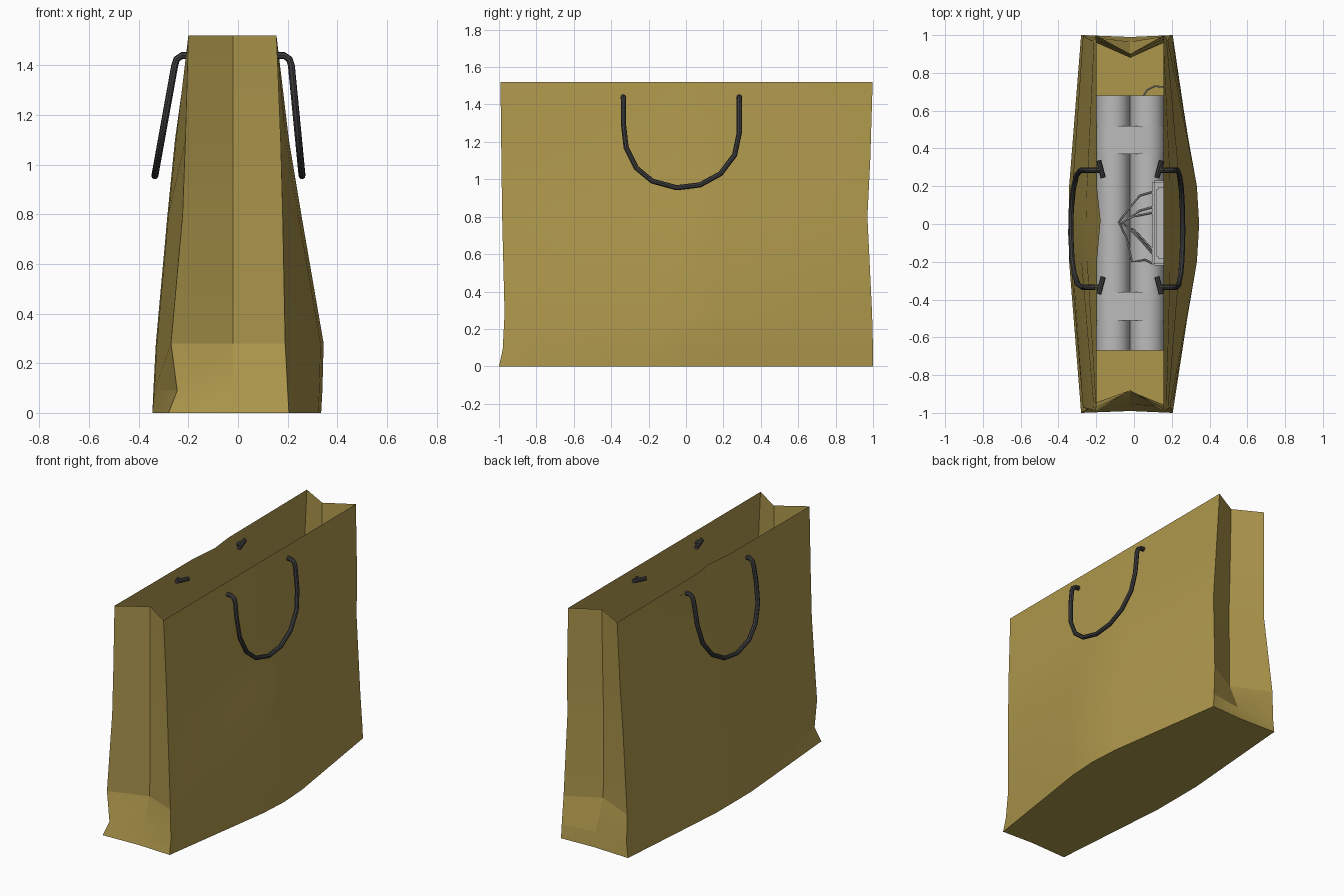
import bpy, bmesh, math
from mathutils import Vector

if "Cube" in bpy.data.objects:
    bpy.data.objects.remove(bpy.data.objects["Cube"])


def material(name, rgb):
    m = bpy.data.materials.new(name)
    m.diffuse_color = (*rgb, 1)
    m.use_nodes = True
    m.node_tree.nodes["Principled BSDF"].inputs["Base Color"].default_value = m.diffuse_color
    return m


PAPER = material("kraft_paper", (0.42, 0.31, 0.072))
CORD = material("dark_cord", (0.05, 0.05, 0.053))
GREY = material("plain_grey", (0.5, 0.5, 0.5))


def add_object(name, bm, mat, smooth=None):
    bmesh.ops.remove_doubles(bm, verts=bm.verts, dist=1e-5)
    bmesh.ops.recalc_face_normals(bm, faces=bm.faces)
    me = bpy.data.meshes.new(name)
    bm.to_mesh(me)
    bm.free()
    me.materials.append(mat)
    ob = bpy.data.objects.new(name, me)
    bpy.context.collection.objects.link(ob)
    if smooth:
        bpy.ops.object.select_all(action='DESELECT')
        ob.select_set(True)
        bpy.context.view_layer.objects.active = ob
        bpy.ops.object.shade_smooth_by_angle(angle=math.radians(smooth))
    return ob


def loft(bm, rings, cap_start=True, cap_end=True):
    rows = [[bm.verts.new(p) for p in r] for r in rings]
    n = len(rows[0])
    for a, b in zip(rows, rows[1:]):
        for i in range(n):
            j = (i + 1) % n
            bm.faces.new((a[i], a[j], b[j], b[i]))
    if cap_start:
        bm.faces.new(rows[0])
    if cap_end:
        bm.faces.new(rows[-1])


def sweep(bm, pts, r, sides=8):
    # tube along a path, with a parallel-transported frame
    pts = [Vector(p) for p in pts]
    rings, u = [], None
    for i, p in enumerate(pts):
        d = (pts[min(i + 1, len(pts) - 1)] - pts[max(i - 1, 0)]).normalized()
        u = (d.orthogonal() if u is None else u - d * u.dot(d)).normalized()
        v = d.cross(u)
        rings.append([p + r * (u * math.cos(a) + v * math.sin(a))
                      for a in (2 * math.pi * k / sides for k in range(sides))])
    loft(bm, rings)


# Paper bag: open loft with folded-in ends and bulging sides
# z, left corner x, right corner x, left bulge x, right bulge x,
# front corner y, front fold y, back corner y, back fold y
LEVELS = [
    (0.00, -0.28, 0.205, -0.345, 0.335, -1.00, -0.99, 1.00, 0.99),
    (0.09, -0.245, 0.200, -0.337, 0.340, -0.98, -0.955, 1.00, 0.965),
    (0.28, -0.27, 0.190, -0.327, 0.345, -0.970, -0.885, 0.995, 0.885),
    (0.80, -0.223, 0.180, -0.280, 0.255, -0.983, -0.88, 0.970, 0.88),
    (1.10, -0.212, 0.172, -0.250, 0.205, -0.987, -0.88, 0.985, 0.89),
    (1.52, -0.20, 0.155, -0.195, 0.155, -0.992, -0.88, 0.998, 0.90)]
rings = []
for z, xl, xr, bl, br, fc, ff, bc, bf in LEVELS:
    dent = 0.018 if z > 1.5 else -0.004 * (z > 0)
    back_xl = xl if z > 0.2 or z == 0 else -0.27
    rings.append([(xl, fc, z), (-0.02, ff, z), (xr, fc, z),
                  (br - 0.012 * (z < 1.5), -0.2, z), (br, 0.0, z),
                  (br - 0.012 * (z < 1.5), 0.2, z),
                  (xr, bc, z), (-0.02, bf, z), (back_xl, bc, z),
                  (bl, 0.18, z), (bl + dent, 0.02, z), (bl, -0.18, z)])
bm = bmesh.new()
loft(bm, rings, cap_end=False)
add_object("paper_bag", bm, PAPER, 12)

# Cord handles: half-loops through the walls, with stop bars inside
HANG = [(-0.335, 1.40), (-0.335, 1.30), (-0.32, 1.17), (-0.265, 1.06),
        (-0.18, 0.99), (-0.05, 0.955), (0.075, 0.97), (0.185, 1.03),
        (0.26, 1.13), (0.285, 1.25), (0.285, 1.40)]


def handle(name, side, wall, x_top, x_bottom):
    def x_at(z):
        t = (1.40 - z) / 0.445
        return x_top + (x_bottom - x_top) * t
    inner = wall - side * 0.03
    path = [(inner, -0.335, 1.44), (x_top - side * 0.03, -0.335, 1.44),
            (x_top - side * 0.008, -0.335, 1.425)]
    path += [(x_at(z), y, z) for y, z in HANG]
    path += [(x_top - side * 0.008, 0.285, 1.425),
             (x_top - side * 0.03, 0.285, 1.44), (inner, 0.285, 1.44)]
    bm = bmesh.new()
    sweep(bm, path, 0.014)
    add_object(name, bm, CORD, 40)
    for tag, y, s in (("front", -0.325, -1), ("back", 0.29, 1)):
        bm = bmesh.new()
        k = side * 0.012
        sweep(bm, [(inner - k, y - s * 0.045, 1.435),
                   (inner + k, y + s * 0.045, 1.445)], 0.014)
        add_object(f"{name}_{tag}_stop", bm, CORD, 40)


handle("right_handle", 1, 0.163, 0.215, 0.258)
handle("left_handle", -1, -0.205, -0.255, -0.335)

# Bundle of tubes lying on the bag floor
R = 0.091
CX = -0.02
for row, z in enumerate((0.015 + R, 0.015 + 3 * R)):
    for s, tag in ((-1, "left"), (1, "right")):
        bm = bmesh.new()
        sweep(bm, [(CX + s * R, -0.67, z), (CX + s * R, 0.68, z)], R, 24)
        add_object(f"{tag}_tube_{row + 1}", bm, GREY, 40)

# Straps wrapped around the bundle
zc = 0.015 + 2 * R
for tag, y0, y1 in (("front_strap", -0.51, -0.36), ("back_strap", 0.37, 0.52)):
    prof = []
    for q, (sx, sz) in enumerate(((1, 1), (-1, 1), (-1, -1), (1, -1))):
        for k in range(7):
            a = math.pi / 2 * (q + k / 6)
            prof.append((CX + sx * R + (R + 0.004) * math.cos(a),
                         zc + sz * R + (R + 0.004) * math.sin(a)))
    bm = bmesh.new()
    loft(bm, [[(x, y, z) for x, z in prof] for y in (y0, y1)])
    add_object(tag, bm, GREY, 40)

# Timer unit on the right of the bundle, with a raised lid
top = 0.015 + 4 * R
for name, x0, x1, yh, z0, z1 in (("timer_body", 0.095, 0.20, 0.225, top - 0.06, top + 0.03),
                                 ("timer_lid", 0.12, 0.19, 0.19, top + 0.03, top + 0.045)):
    bm = bmesh.new()
    bmesh.ops.create_cube(bm, size=1)
    for v in bm.verts:
        v.co = Vector(((x0 + x1) / 2 + v.co.x * (x1 - x0), 0.005 + v.co.y * 2 * yh,
                       (z0 + z1) / 2 + v.co.z * (z1 - z0)))
    bmesh.ops.bevel(bm, geom=bm.edges[:], offset=0.01, segments=2, affect='EDGES')
    add_object(name, bm, GREY, 40)

# Loose wires from the timer
w = top + 0.012
WIRES = [
    [(0.10, 0.17, w), (0.03, 0.15, w), (-0.02, 0.09, w), (-0.08, 0.01, w),
     (-0.04, -0.07, w), (-0.01, -0.20, w), (0.06, -0.19, w), (0.10, -0.21, w)],
    [(0.10, 0.09, w), (0.03, 0.07, w), (-0.07, 0.0, w), (0.0, -0.03, w), (0.10, -0.14, w)],
    [(0.10, 0.06, w), (0.0, 0.04, w), (-0.06, 0.01, w), (0.04, -0.09, w), (0.10, -0.16, w)],
    [(0.05, 0.68, top - R), (0.07, 0.71, top - R), (0.11, 0.73, top - R),
     (0.16, 0.725, top - R), (0.18, 0.68, top - R)]]
for i, pts in enumerate(WIRES):
    bm = bmesh.new()
    sweep(bm, pts, 0.005, 6)
    add_object(f"wire_{i + 1}", bm, GREY, 60)
